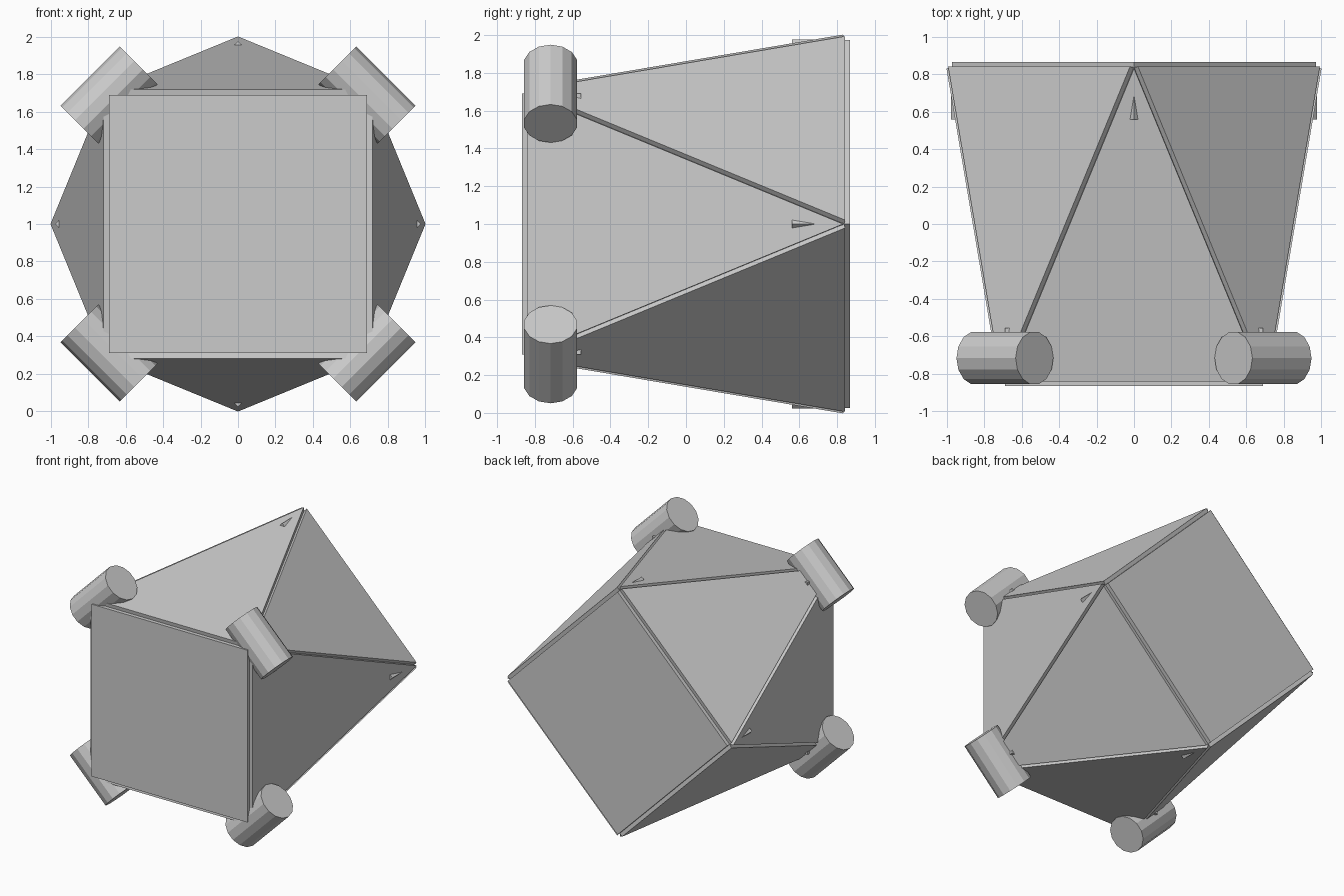
import bpy, bmesh, math
from mathutils import Vector, Matrix

if "Cube" in bpy.data.objects:
    bpy.data.objects.remove(bpy.data.objects["Cube"])

C = Vector((0, 0, 1))
T = 0.03            # panel thickness
HY, HF, RB = 0.837, 0.69, 0.973

def finish(name, bm):
    bmesh.ops.recalc_face_normals(bm, faces=bm.faces)
    me = bpy.data.meshes.new(name)
    bm.to_mesh(me)
    bm.free()
    ob = bpy.data.objects.new(name, me)
    bpy.context.collection.objects.link(ob)

def panel(name, pts):
    # flat plate whose outer face is pushed away from the body centre
    n = (pts[1] - pts[0]).cross(pts[2] - pts[0]).normalized()
    if n.dot(pts[0] - C) < 0:
        n = -n
    bm = bmesh.new()
    a = [bm.verts.new(p) for p in pts]
    b = [bm.verts.new(p + n * T) for p in pts]
    bm.faces.new(a)
    bm.faces.new(b)
    for i in range(len(pts)):
        j = (i + 1) % len(pts)
        bm.faces.new((a[i], a[j], b[j], b[i]))
    finish(name, bm)

def cylinder(name, sides, radius, depth, loc, axis, spin=0):
    bm = bmesh.new()
    rot = axis.to_track_quat('Z', 'Y').to_matrix().to_4x4()
    bmesh.ops.create_cone(bm, cap_ends=True, segments=sides, radius1=radius, radius2=radius,
                          depth=depth, matrix=Matrix.Translation(loc) @ rot @ Matrix.Rotation(spin, 4, 'Z'))
    finish(name, bm)

def ring(r, y, start):
    return [C + Vector((r * math.cos(start + i * math.pi / 2), y,
                        r * math.sin(start + i * math.pi / 2))) for i in range(4)]

# twisted body: square front, square back turned by 45 degrees
front = ring(HF * math.sqrt(2), -HY, math.pi / 4)
back = ring(RB, HY, 0)
panel("front_panel", front)
panel("back_panel", back)
for i in range(4):
    j = (i + 1) % 4
    panel(f"side_panel_front_{i}", [front[i], front[j], back[j]])
    panel(f"side_panel_back_{i}", [back[i], back[j], front[i]])

# inner blocks whose corners poke through the panels
Y = Vector((0, 1, 0))
for name, r, y0, y1, start in (("front_block", 0.69 * math.sqrt(2), -0.835, -0.555, math.pi / 4),
                               ("back_block", 0.978, 0.56, 0.835, 0)):
    bm = bmesh.new()
    a = [bm.verts.new(p) for p in ring(r, y0, start)]
    b = [bm.verts.new(p) for p in ring(r, y1, start)]
    bm.faces.new(a)
    bm.faces.new(b)
    for i in range(4):
        j = (i + 1) % 4
        bm.faces.new((a[i], a[j], b[j], b[i]))
    finish(name, bm)

# corner cylinders lying across each front corner
for i, (sx, sz) in enumerate(((1, 1), (-1, 1), (-1, -1), (1, -1))):
    cylinder(f"corner_cylinder_{i}", 14, 0.143, 0.447, C + Vector((0.69 * sx, -0.717, 0.69 * sz)),
             Vector((sz, 0, -sx)))
